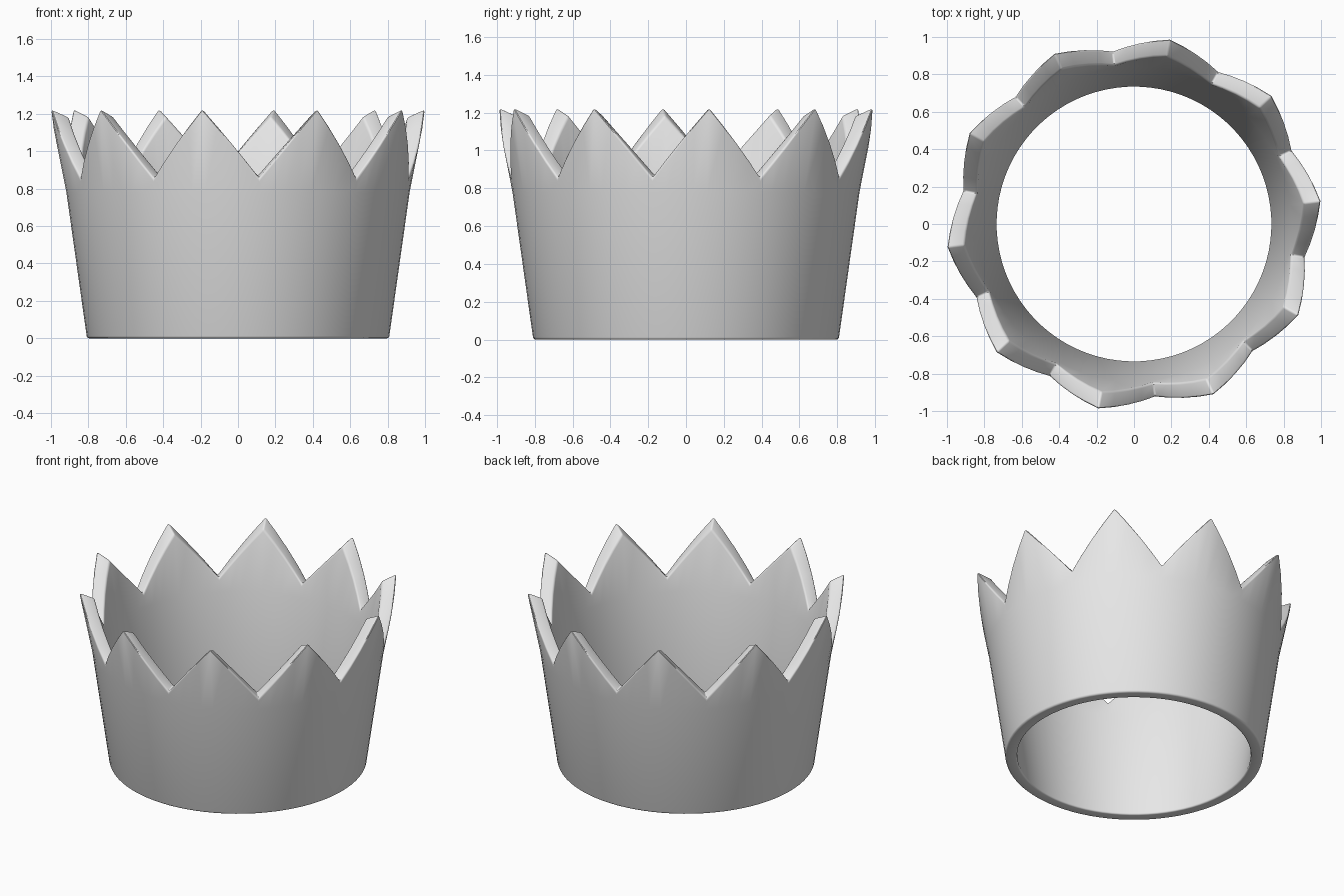
import bpy, bmesh
from math import cos, sin, radians, pi

cube = bpy.data.objects.get("Cube")
if cube:
    bpy.data.objects.remove(cube, do_unlink=True)

POINTS = 10          # crown points
STEPS = 8            # segments per point (even)
START = radians(7)   # angle of the first tip


def lerp(a, b, t):
    return a + (b - a) * t


def section(t):
    """Closed (radius, height) wall section; t is 0 at a valley and 1 at a tip."""
    return [
        (0.808, 0.0), (0.918, 0.78),
        (lerp(0.932, 1.008, t), lerp(0.855, 1.229, t)),
        (lerp(0.853, 0.912, t), lerp(0.87, 1.185, t)),
        (0.84, 0.78), (0.733, 0.0),
    ]


# Crown wall: the section swept round the axis with a zigzag rim
bm = bmesh.new()
count = POINTS * STEPS
rings = []
for i in range(count):
    angle = START + 2 * pi * i / count
    t = abs((i % STEPS) / STEPS * 2 - 1)
    rings.append([bm.verts.new((r * cos(angle), r * sin(angle), z))
                  for r, z in section(t)])
for i in range(count):
    a, b = rings[i], rings[(i + 1) % count]
    for j in range(len(a)):
        k = (j + 1) % len(a)
        bm.faces.new((a[j], b[j], b[k], a[k]))
bmesh.ops.recalc_face_normals(bm, faces=bm.faces)

mesh = bpy.data.meshes.new("crown")
bm.to_mesh(mesh)
bm.free()
crown = bpy.data.objects.new("crown", mesh)
bpy.context.collection.objects.link(crown)

# Plain grey material
grey = bpy.data.materials.new("light grey")
grey.use_nodes = True
colour = (0.8, 0.8, 0.8, 1)
grey.diffuse_color = colour
for node in grey.node_tree.nodes:
    if node.type == 'BSDF_PRINCIPLED':
        node.inputs["Base Color"].default_value = colour
mesh.materials.append(grey)

# Softly rounded rim and base edges
bpy.ops.object.select_all(action='DESELECT')
crown.select_set(True)
bpy.context.view_layer.objects.active = crown
bevel = crown.modifiers.new("soft_edges", 'BEVEL')
bevel.width = 0.012
bevel.segments = 3
bevel.limit_method = 'ANGLE'
bevel.angle_limit = radians(35)
bpy.ops.object.modifier_apply(modifier=bevel.name)
bpy.ops.object.shade_smooth_by_angle(angle=radians(35))
